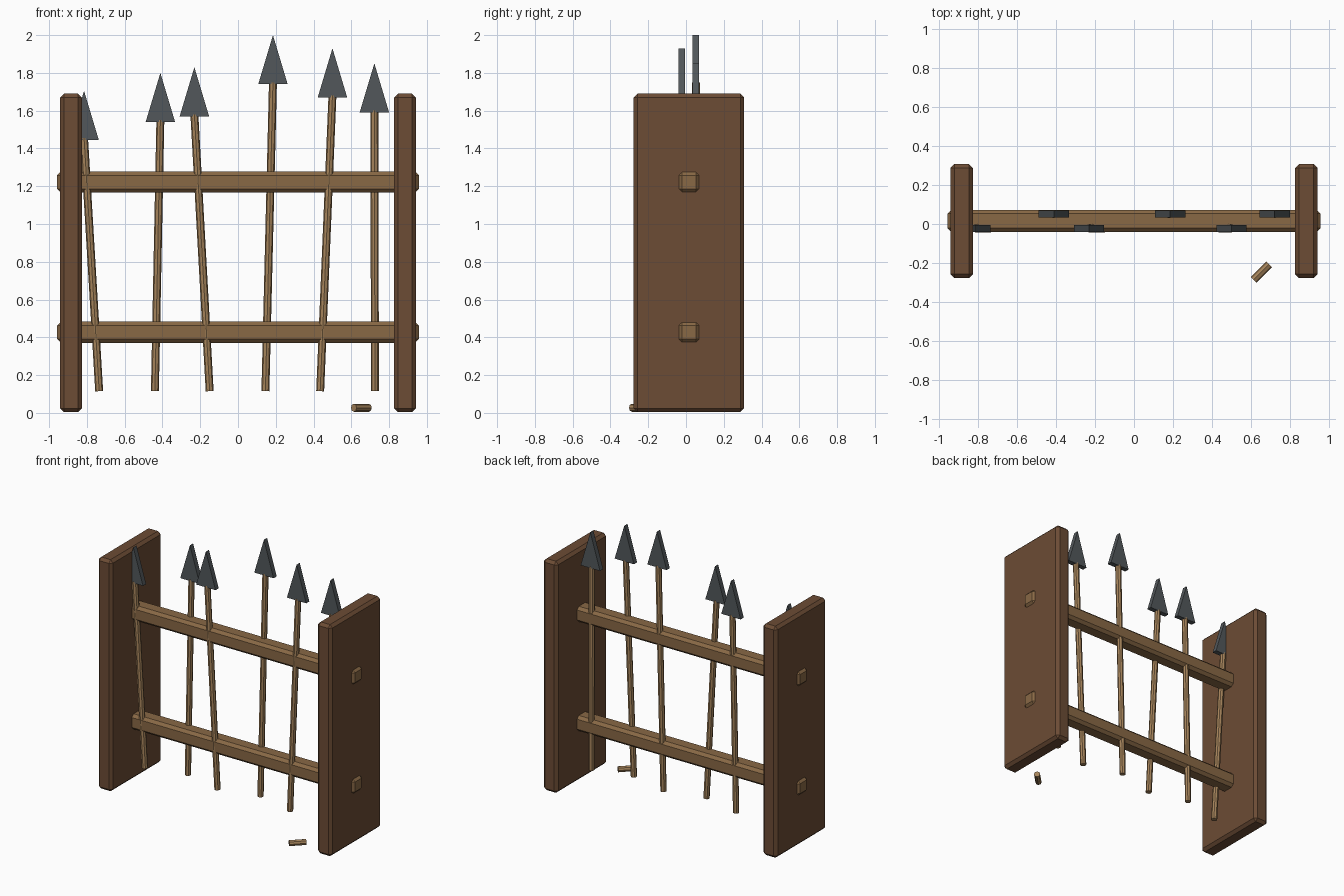
import bpy, bmesh
from math import radians
from mathutils import Vector

if "Cube" in bpy.data.objects:
    bpy.data.objects.remove(bpy.data.objects["Cube"])


def material(name, rgb):
    m = bpy.data.materials.new(name)
    m.diffuse_color = (*rgb, 1)
    m.use_nodes = True
    m.node_tree.nodes["Principled BSDF"].inputs["Base Color"].default_value = m.diffuse_color
    return m


DARK = material("dark_wood", (0.15, 0.072, 0.035))
MID = material("mid_wood", (0.25, 0.14, 0.06))
PALE = material("pale_wood", (0.38, 0.23, 0.105))
IRON = material("iron", (0.085, 0.097, 0.105))


def finish(name, bm, mat):
    bmesh.ops.recalc_face_normals(bm, faces=bm.faces)
    me = bpy.data.meshes.new(name)
    bm.to_mesh(me)
    bm.free()
    me.materials.append(mat)
    ob = bpy.data.objects.new(name, me)
    bpy.context.collection.objects.link(ob)
    return ob


def chamfered_box(name, centre, size, chamfer, mat):
    bm = bmesh.new()
    bmesh.ops.create_cube(bm, size=1)
    bmesh.ops.scale(bm, vec=size, verts=bm.verts)
    bmesh.ops.bevel(bm, geom=bm.edges[:], offset=chamfer, segments=1,
                    affect='EDGES')
    ob = finish(name, bm, mat)
    ob.location = centre
    return ob


def rod(name, a, b, radius, mat):
    a, b = Vector(a), Vector(b)
    bm = bmesh.new()
    bmesh.ops.create_cone(bm, cap_ends=True, segments=8, radius1=radius,
                          radius2=radius, depth=(b - a).length)
    ob = finish(name, bm, mat)
    ob.location = (a + b) / 2
    ob.rotation_euler = Vector((0, 0, 1)).rotation_difference(b - a).to_euler()
    return ob


def spear_head(name, x, y, z, mat):
    # flat triangular plate
    bm = bmesh.new()
    tri = [(x - 0.078, z), (x + 0.078, z), (x, z + 0.26)]
    face = bm.faces.new([bm.verts.new((px, y - 0.018, pz)) for px, pz in tri])
    ext = bmesh.ops.extrude_face_region(bm, geom=[face])
    moved = [v for v in ext["geom"] if isinstance(v, bmesh.types.BMVert)]
    bmesh.ops.translate(bm, vec=(0, 0.036, 0), verts=moved)
    return finish(name, bm, mat)


# side planks
for side, sx in (("left", -1), ("right", 1)):
    chamfered_box(f"{side}_plank", (sx * 0.884, 0.015, 0.847),
                  (0.115, 0.585, 1.686), 0.02, DARK)

# cross rails, ends poking through the planks
for level, z in (("lower", 0.427), ("upper", 1.222)):
    chamfered_box(f"{level}_rail", (0, 0.016, z), (1.915, 0.114, 0.112), 0.02, MID)

# spears: bottom x, top x, height of head base; alternating rear and front slots
spears = [(-0.735, -0.815, 1.445), (-0.44, -0.411, 1.54), (-0.15, -0.231, 1.57),
          (0.145, 0.185, 1.74), (0.435, 0.50, 1.67), (0.725, 0.722, 1.59)]
for i, (x0, x1, z1) in enumerate(spears, 1):
    y = -0.022 if i % 2 else 0.052
    rod(f"spear_shaft_{i}", (x0, y, 0.115), (x1, y, z1 + 0.01), 0.021, PALE)
    spear_head(f"spear_head_{i}", x1, y, z1, IRON)

# broken shaft piece on the ground
rod("broken_piece", (0.613, -0.287, 0.027), (0.693, -0.207, 0.027), 0.021, PALE)
